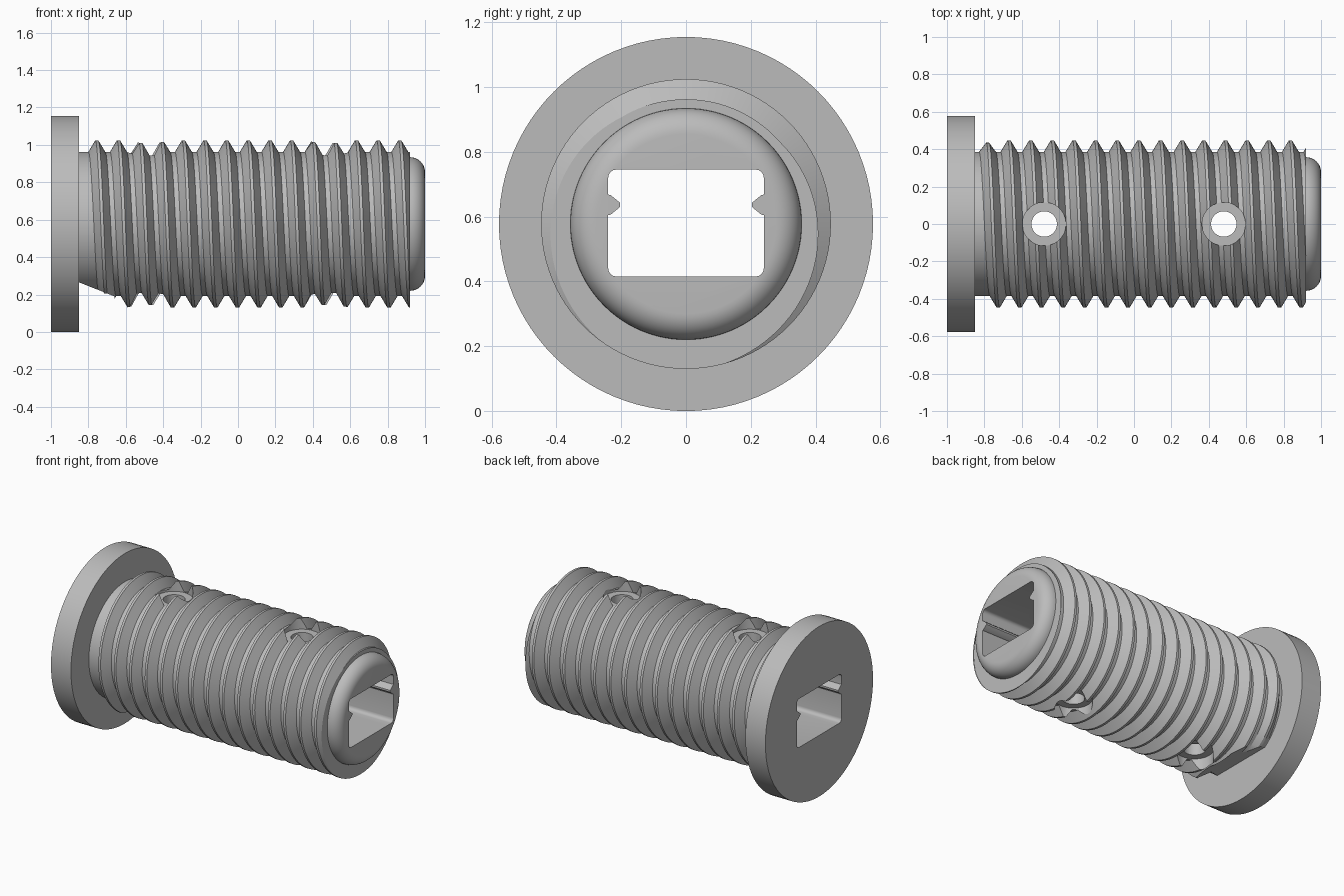
import bpy, bmesh
from math import sin, cos, pi, tau, floor
from mathutils import Matrix, Vector

scene = bpy.context.scene
if "Cube" in bpy.data.objects:
    bpy.data.objects.remove(bpy.data.objects["Cube"], do_unlink=True)

AXIS_Z = 0.577
ROOT, CREST, PITCH = 0.385, 0.447, 0.1157
SIDES = 96

grey = bpy.data.materials.new("metal_grey")
grey.use_nodes = True
colour = (0.5, 0.5, 0.5, 1)
grey.diffuse_color = colour
grey.node_tree.nodes["Principled BSDF"].inputs["Base Color"].default_value = colour


def finish(name, bm):
    bmesh.ops.recalc_face_normals(bm, faces=bm.faces[:])
    mesh = bpy.data.meshes.new(name)
    bm.to_mesh(mesh)
    bm.free()
    mesh.materials.append(grey)
    ob = bpy.data.objects.new(name, mesh)
    scene.collection.objects.link(ob)
    return ob


def lathe(name, profile):
    """Turn (x, radius) points about the long axis, capping both ends."""
    bm = bmesh.new()
    rings = [[bm.verts.new((x, -r * sin(tau * i / SIDES), AXIS_Z + r * cos(tau * i / SIDES)))
              for i in range(SIDES)] for x, r in profile]
    for a, b in zip(rings, rings[1:]):
        for i in range(SIDES):
            j = (i + 1) % SIDES
            bm.faces.new((a[i], a[j], b[j], b[i]))
    bm.faces.new(rings[0])
    bm.faces.new(rings[-1])
    return finish(name, bm)


def prism(name, outline, axis, start, end):
    """Extrude a flat outline along x or y."""
    place = (lambda u, v: (start, u, v)) if axis == "x" else (lambda u, v: (u, start, v))
    bm = bmesh.new()
    face = bm.faces.new([bm.verts.new(place(u, v)) for u, v in outline])
    moved = bmesh.ops.extrude_face_region(bm, geom=[face])["geom"]
    step = Vector((end - start, 0, 0)) if axis == "x" else Vector((0, end - start, 0))
    bmesh.ops.translate(bm, vec=step, verts=[v for v in moved if isinstance(v, bmesh.types.BMVert)])
    return finish(name, bm)


def upright_cylinder(name, x, radius, low, high):
    bm = bmesh.new()
    bmesh.ops.create_cone(bm, cap_ends=True, segments=48, radius1=radius, radius2=radius,
                          depth=high - low, matrix=Matrix.Translation((x, 0, (low + high) / 2)))
    return finish(name, bm)


def combine(target, tool, operation):
    tool.hide_render = True
    mod = target.modifiers.new(operation.lower(), "BOOLEAN")
    mod.operation, mod.object, mod.solver = operation, tool, "EXACT"
    bpy.ops.object.select_all(action="DESELECT")
    bpy.context.view_layer.objects.active = target
    target.select_set(True)
    bpy.ops.object.modifier_apply(modifier=mod.name)
    bpy.data.objects.remove(tool, do_unlink=True)


# Threaded barrel: a trapezoid profile swept along a helix, trimmed at both ends
def threaded_barrel():
    bm = bmesh.new()
    section = [(-0.045, 0), (-0.008, 1), (0.008, 1), (0.045, 0)]
    turns = 19
    rails = [[] for _ in section]
    for step in range(turns * SIDES + 1):
        angle = tau * step / SIDES
        centre = 0.865 + PITCH * (step / SIDES - turns + 2)
        fade = min(1, max(0, (centre + 0.815) / 0.04))
        for rail, (offset, height) in zip(rails, section):
            r = ROOT + (CREST - ROOT) * height * fade
            rail.append(bm.verts.new((centre + offset, -r * sin(angle), AXIS_Z + r * cos(angle))))
    for a, b in zip(rails, rails[1:]):
        for i in range(turns * SIDES):
            bm.faces.new((a[i], a[i + 1], b[i + 1], b[i]))
    last, first = rails[-1], rails[0]
    for i in range((turns - 1) * SIDES):
        bm.faces.new((last[i], last[i + 1], first[i + 1 + SIDES], first[i + SIDES]))
    for x, side in ((-0.92, -1), (0.92, 1)):
        cut = bmesh.ops.bisect_plane(bm, geom=bm.verts[:] + bm.edges[:] + bm.faces[:],
                                     plane_co=(x, 0, 0), plane_no=(side, 0, 0), clear_outer=True)
        edges = [e for e in cut["geom_cut"] if isinstance(e, bmesh.types.BMEdge)]
        bmesh.ops.edgenet_fill(bm, edges=edges)
    return finish("threaded_insert", bm)


body = threaded_barrel()

# Relief under the first thread, beside the flange
combine(body, prism("relief_cutter", [(-0.95, 0.31), (-0.85, 0.265), (-0.66, 0.19), (-0.66, 0.1), (-0.95, 0.1)],
                    "y", -0.25, 0.25), "DIFFERENCE")

# Flange and rounded tip
combine(body, lathe("flange", [(-1, 0.577), (-0.85, 0.577)]), "UNION")
ROUND = 0.08
tip = [(0.8, 0.357)] + [(1 - ROUND + ROUND * sin(k * pi / 20), 0.357 - ROUND + ROUND * cos(k * pi / 20))
                        for k in range(11)]
combine(body, lathe("rounded_tip", tip), "UNION")

# Cross holes with a shallow counterbore above and below
for x in (-0.48, 0.48):
    for low, high in ((AXIS_Z + 0.365, 1.3), (-0.2, AXIS_Z - 0.365)):
        combine(body, upright_cylinder("counterbore_cutter", x, 0.116, low, high), "DIFFERENCE")
    combine(body, upright_cylinder("hole_cutter", x, 0.068, -0.2, 1.4), "DIFFERENCE")


# Rectangular slot with rounded corners and a rib along each side
def corner(y, z, start):
    return [(y + 0.025 * cos(start + k * pi / 8), z + 0.025 * sin(start + k * pi / 8)) for k in range(5)]


rib = [(0.24, 0.604), (0.232, 0.606), (0.203, 0.63), (0.203, 0.642), (0.232, 0.666), (0.24, 0.668)]
slot = (corner(0.215, 0.44, -pi / 2) + rib + corner(0.215, 0.72, 0)
        + corner(-0.215, 0.72, pi / 2) + [(-y, z) for y, z in reversed(rib)] + corner(-0.215, 0.44, pi))
combine(body, prism("slot_cutter", slot, "x", -1.2, 1.2), "DIFFERENCE")

bpy.ops.object.select_all(action="DESELECT")
body.select_set(True)
bpy.context.view_layer.objects.active = body
bpy.ops.object.shade_smooth_by_angle(angle=pi / 7)
